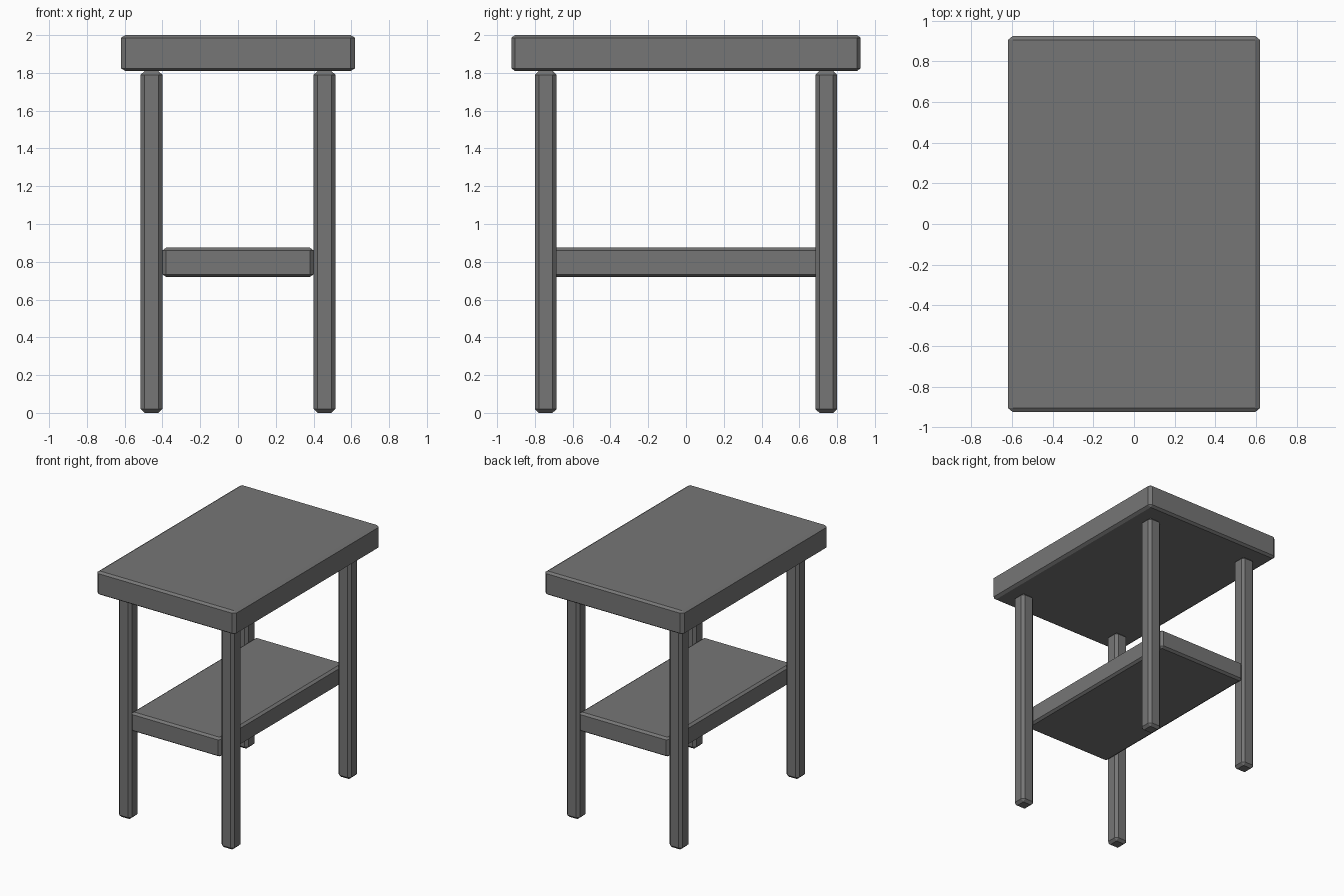
import bpy
import bmesh
from mathutils import Vector

cube = bpy.data.objects.get("Cube")
if cube:
    bpy.data.objects.remove(cube, do_unlink=True)

# One flat grey for the whole table
grey = bpy.data.materials.new("dark grey")
grey.use_nodes = True
colour = (0.18, 0.18, 0.18, 1)
grey.diffuse_color = colour
grey.node_tree.nodes["Principled BSDF"].inputs["Base Color"].default_value = colour


def chamfered_box(name, centre, size, chamfer):
    """Box with flat chamfers whose width may differ along each axis."""
    bm = bmesh.new()
    bmesh.ops.create_cube(bm, size=1)
    bmesh.ops.scale(bm, verts=bm.verts,
                    vec=[s / c for s, c in zip(size, chamfer)])
    bmesh.ops.bevel(bm, geom=bm.edges[:], offset=1, offset_type='OFFSET',
                    segments=1, affect='EDGES')
    bmesh.ops.scale(bm, verts=bm.verts, vec=chamfer)
    bmesh.ops.translate(bm, verts=bm.verts, vec=Vector(centre))
    mesh = bpy.data.meshes.new(name)
    bm.to_mesh(mesh)
    bm.free()
    mesh.materials.append(grey)
    obj = bpy.data.objects.new(name, mesh)
    bpy.context.collection.objects.link(obj)
    return obj


# Table top and lower shelf
chamfered_box("table_top", (0, 0, 1.905), (1.24, 1.85, 0.19), (0.024, 0.02, 0.014))
chamfered_box("lower_shelf", (0, 0, 0.797), (0.8, 1.6, 0.155), (0.02, 0.02, 0.014))

# Four legs
for side, x in (("left", 0.458), ("right", -0.458)):
    for end, y in (("front", -0.743), ("back", 0.743)):
        chamfered_box(f"{end}_{side}_leg", (x, y, 0.905),
                      (0.115, 0.115, 1.81), (0.021, 0.021, 0.02))
